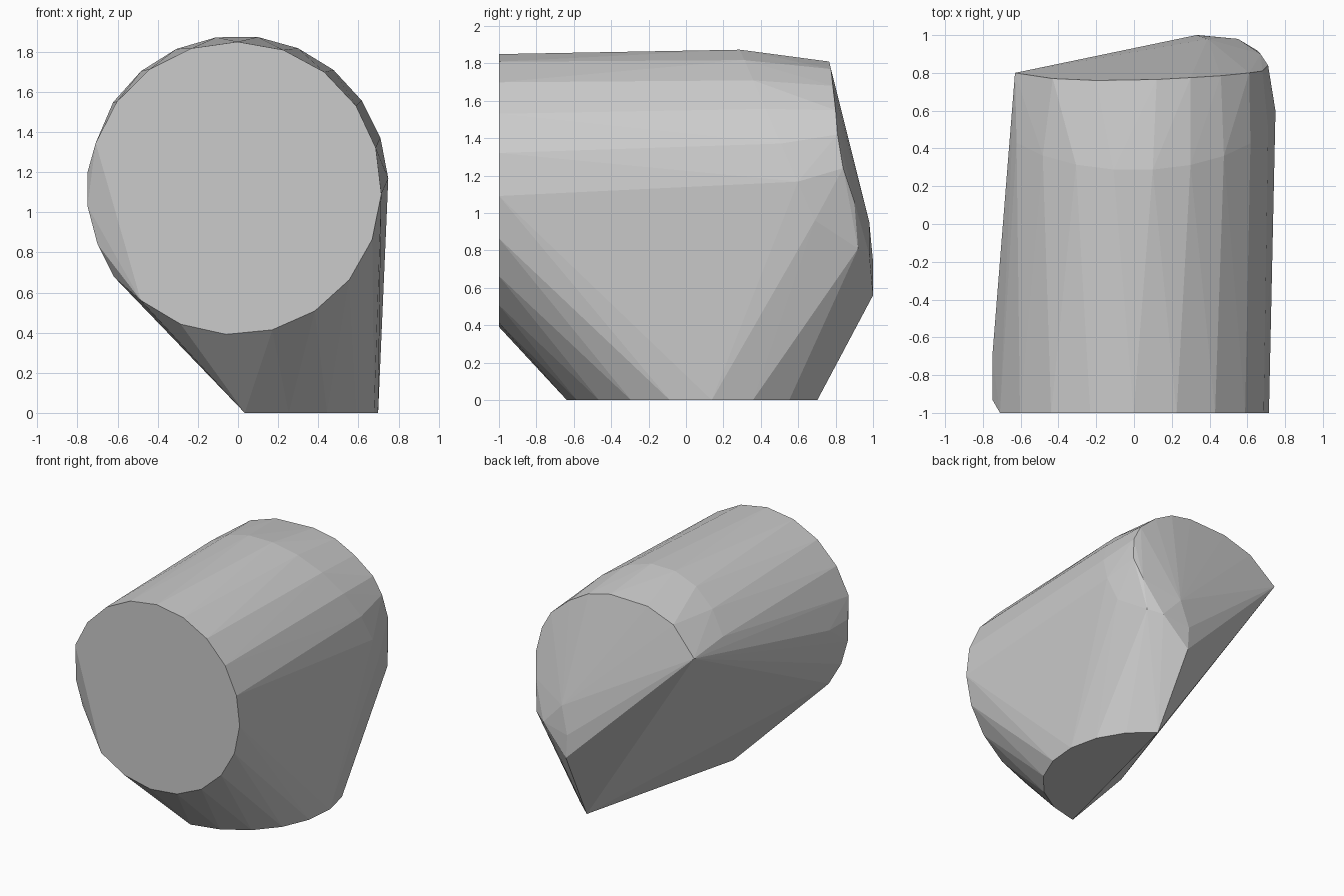
import bpy
import bmesh
from math import sin, cos, radians

cube = bpy.data.objects.get("Cube")
if cube:
    bpy.data.objects.remove(cube, do_unlink=True)


def arc(start, end, steps, radius, place):
    """Points along an arc; place(u, v, sine) turns the offset into a 3D point."""
    points = []
    for i in range(steps + 1):
        a = radians(start + (end - start) * i / steps)
        points.append(place(radius * cos(a), radius * sin(a), sin(a)))
    return points


def hull_object(name, points, material):
    bm = bmesh.new()
    for p in points:
        bm.verts.new(p)
    result = bmesh.ops.convex_hull(bm, input=bm.verts)
    spare = [g for g in result["geom_interior"] + result["geom_unused"]
             if isinstance(g, bmesh.types.BMVert)]
    bmesh.ops.delete(bm, geom=list(set(spare)), context='VERTS')
    # Merge the flat end caps into single faces
    bmesh.ops.dissolve_limit(bm, angle_limit=radians(0.5),
                             verts=bm.verts, edges=bm.edges)
    bmesh.ops.recalc_face_normals(bm, faces=bm.faces)
    mesh = bpy.data.meshes.new(name)
    bm.to_mesh(mesh)
    bm.free()
    mesh.materials.append(material)
    obj = bpy.data.objects.new(name, mesh)
    bpy.context.collection.objects.link(obj)
    return obj


grey = bpy.data.materials.new("light grey")
grey.use_nodes = True
grey.diffuse_color = (0.6, 0.6, 0.6, 1)
grey.node_tree.nodes["Principled BSDF"].inputs["Base Color"].default_value = (0.6, 0.6, 0.6, 1)

# Round front cap, with its left side cut off by a chord
front_cap = arc(-130, 162, 16, 0.73, lambda u, v, s: (u - 0.015, -1, 1.12 + v))

# Bulge beside the chord
left_bulge = [(-0.75, -0.93, 1.2), (-0.75, -0.7, 1.2), (-0.75, -0.93, 1.03),
              (-0.7, -0.92, 0.84), (-0.62, -0.88, 0.68)]

# Shoulder ring, swept backwards towards its sides
shoulder = arc(-13, 146, 10, 0.75,
               lambda u, v, s: (u, 0.285 + 0.33 * (1 - s), 1.13 + v))

# Foot on the ground, part of a disc
foot = arc(-85, 57, 8, 0.73, lambda u, v, s: (u - 0.03, 0.09 + v, 0))

# Leaning back cap, ending in a low rear corner
back_cap = [(-0.63, 0.8, 1.52), (-0.43, 0.77, 1.72), (-0.2, 0.76, 1.8),
            (0.12, 0.765, 1.81), (0.3, 0.775, 1.77), (0.46, 0.785, 1.68),
            (0.61, 0.8, 1.55), (0.68, 0.81, 1.42), (0.71, 0.84, 1.24),
            (0.67, 0.9, 1.06), (0.65, 0.92, 0.81), (0.55, 0.98, 0.78),
            (0.39, 0.98, 0.95), (0.33, 1, 0.74), (0.34, 1, 0.56)]

hull_object("elbow_body", front_cap + left_bulge + shoulder + foot + back_cap, grey)
